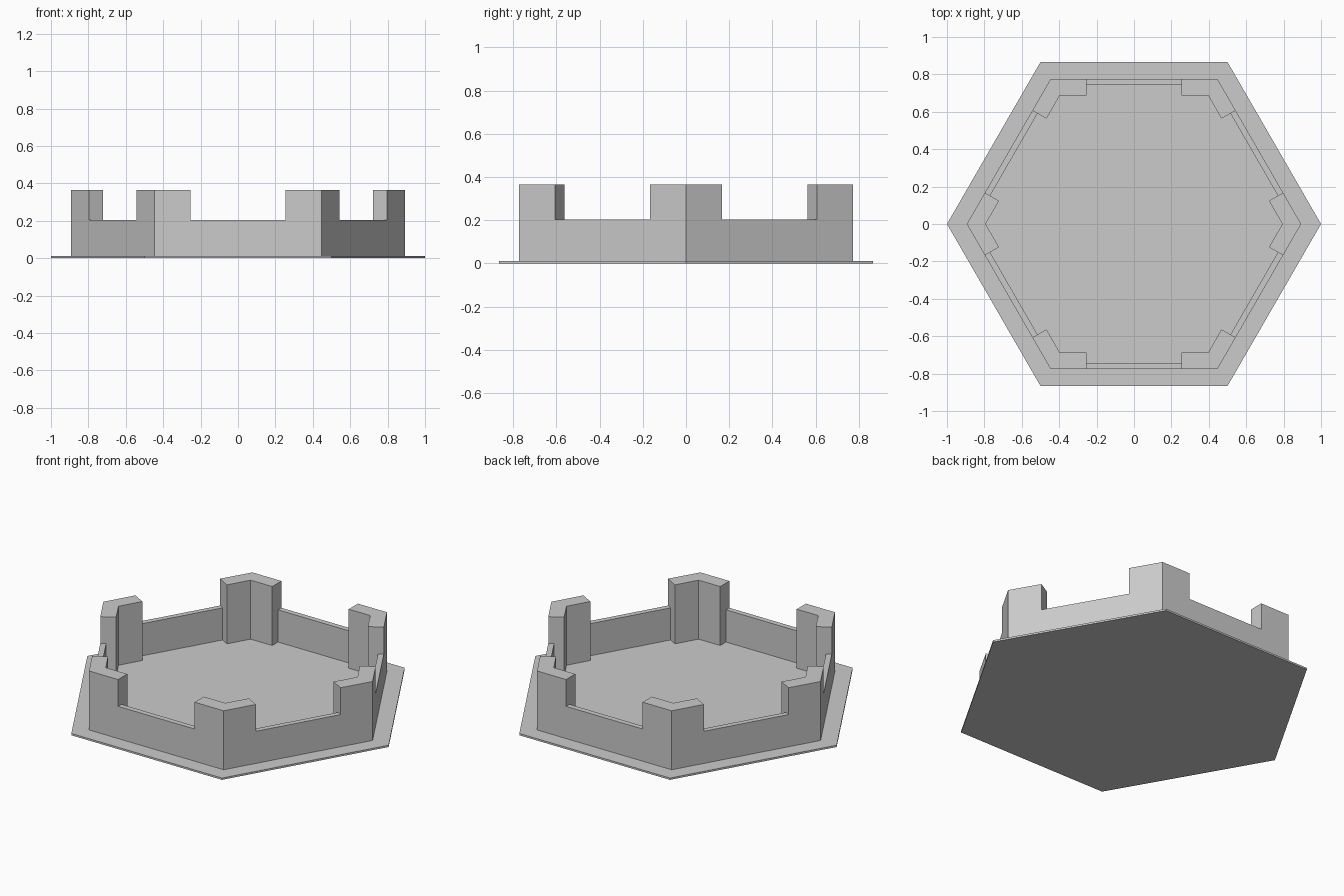
import bpy
import bmesh
from math import pi, sqrt
from mathutils import Matrix, Vector

cube = bpy.data.objects.get("Cube")
if cube:
    bpy.data.objects.remove(cube, do_unlink=True)

GREY = 0.6
BASE_TOP = 0.011
WALL_TOP = 0.204
POST_TOP = 0.365
OUTER = 0.774        # centre to outer wall face
WALL_INNER = 0.742   # centre to inner face of the low wall
POST_INNER = 0.687   # centre to inner face of the corner posts
OPENING = 0.254      # half width of the low wall between posts

stone = bpy.data.materials.new("stone_grey")
stone.use_nodes = True
stone.diffuse_color = (GREY, GREY, GREY, 1)
stone.node_tree.nodes["Principled BSDF"].inputs["Base Color"].default_value = (GREY, GREY, GREY, 1)


def turn(point, step):
    """Rotate a 2D point by a number of hexagon sides."""
    return Matrix.Rotation(step * pi / 3, 2) @ Vector(point)


def prism(name, outline, bottom, top):
    """Extrude a flat outline into a solid."""
    bm = bmesh.new()
    face = bm.faces.new([bm.verts.new((x, y, bottom)) for x, y in outline])
    extruded = bmesh.ops.extrude_face_region(bm, geom=[face])["geom"]
    raised = [v for v in extruded if isinstance(v, bmesh.types.BMVert)]
    bmesh.ops.translate(bm, verts=raised, vec=(0, 0, top - bottom))
    bmesh.ops.recalc_face_normals(bm, faces=bm.faces)
    mesh = bpy.data.meshes.new(name)
    bm.to_mesh(mesh)
    bm.free()
    mesh.materials.append(stone)
    obj = bpy.data.objects.new(name, mesh)
    bpy.context.collection.objects.link(obj)
    return obj


# Hexagonal base plate
prism("base_plate", [turn((1, 0), i) for i in range(6)], 0, BASE_TOP)

# Low wall panel, straight between two posts on the +y side
panel = [(-OPENING, WALL_INNER), (OPENING, WALL_INNER), (OPENING, OUTER), (-OPENING, OUTER)]

# Angled post wrapping the corner: one half on the +y side, one on the next side
right_half = [(OPENING, POST_INNER), (OPENING, OUTER), (OUTER / sqrt(3), OUTER)]
left_half = [turn((-OPENING, OUTER), -1), turn((-OPENING, POST_INNER), -1),
             (POST_INNER / sqrt(3), POST_INNER)]
post = right_half + left_half

for i in range(6):
    prism(f"low_wall_{i + 1}", [turn(p, i) for p in panel], BASE_TOP, WALL_TOP)
    prism(f"corner_post_{i + 1}", [turn(p, i) for p in post], BASE_TOP, POST_TOP)
